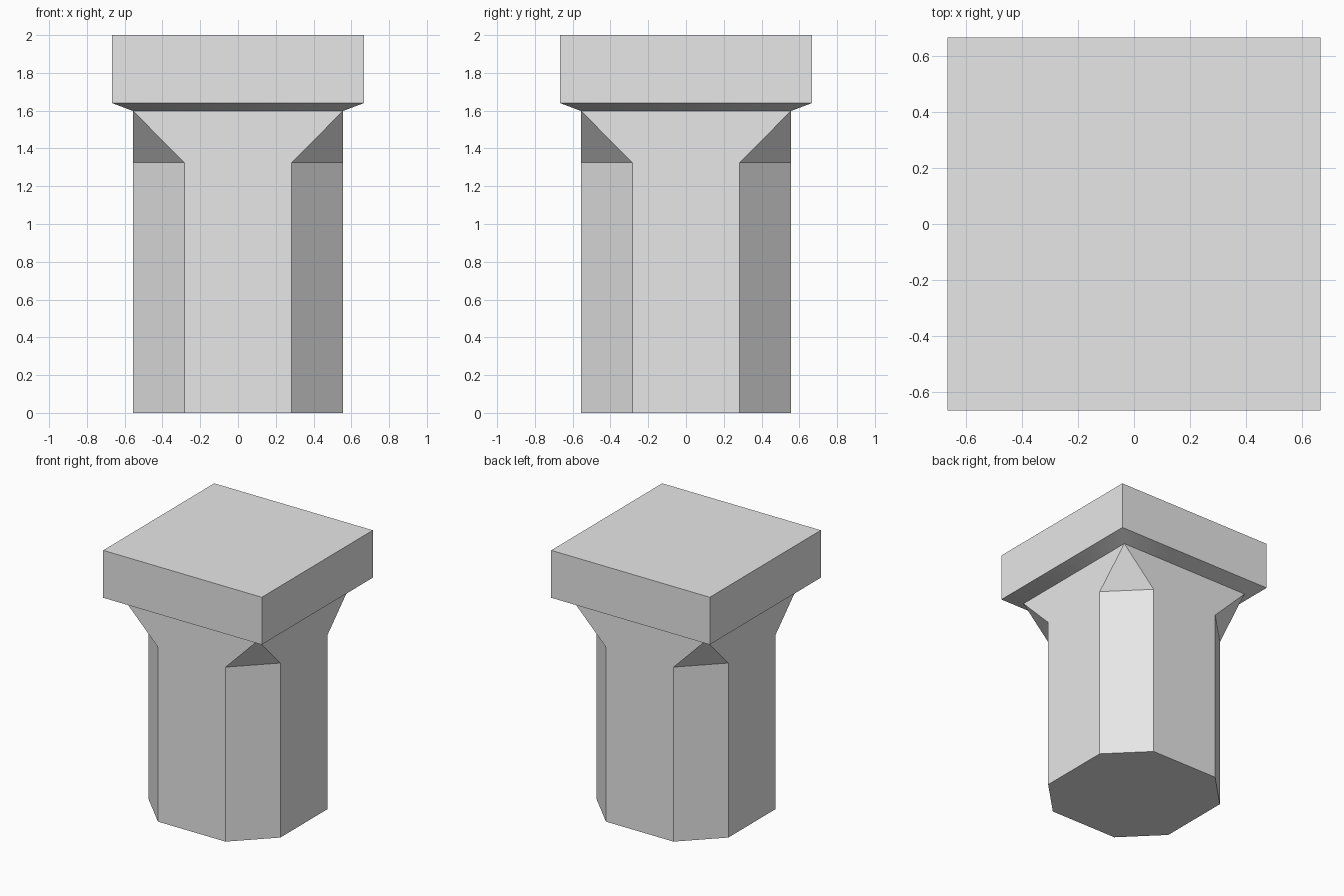
import bpy
import bmesh

if "Cube" in bpy.data.objects:
    bpy.data.objects.remove(bpy.data.objects["Cube"], do_unlink=True)

SHAFT, FLAT, SLAB = 0.555, 0.284, 0.666      # half widths
STOP, NECK, LIP, TOP = 1.325, 1.598, 1.64, 2.0  # heights

stone = bpy.data.materials.new("grey_stone")
stone.use_nodes = True
grey = (0.8, 0.8, 0.8, 1)
stone.diffuse_color = grey
stone.node_tree.nodes["Principled BSDF"].inputs["Base Color"].default_value = grey

bm = bmesh.new()
CORNERS = [(-1, -1), (1, -1), (1, 1), (-1, 1)]


def square(half, z):
    return [bm.verts.new((sx * half, sy * half, z)) for sx, sy in CORNERS]


def octagon(z):
    """Square ring with each corner split into two points, counterclockwise."""
    ring = []
    for sx, sy in CORNERS:
        pair = [(sx * SHAFT, sy * FLAT, z), (sx * FLAT, sy * SHAFT, z)]
        if sx * sy < 0:
            pair.reverse()
        ring += [bm.verts.new(p) for p in pair]
    return ring


foot, stop = octagon(0), octagon(STOP)
neck, lip, top = square(SHAFT, NECK), square(SLAB, LIP), square(SLAB, TOP)

for i in range(4):
    j = (i + 1) % 4
    a, b, c = 2 * i, 2 * i + 1, 2 * j
    # Chamfered corner and its pointed stop
    bm.faces.new((foot[a], foot[b], stop[b], stop[a]))
    bm.faces.new((stop[a], stop[b], neck[i]))
    # Main side, flaring out to the full square at the neck
    bm.faces.new((foot[b], foot[c], stop[c], neck[j], neck[i], stop[b]))
    # Sloping underside and slab edge
    for low, high in ((neck, lip), (lip, top)):
        bm.faces.new((low[i], low[j], high[j], high[i]))

bm.faces.new(foot[::-1])
bm.faces.new(top)
bmesh.ops.recalc_face_normals(bm, faces=bm.faces)

mesh = bpy.data.meshes.new("capped_pillar")
bm.to_mesh(mesh)
bm.free()
mesh.materials.append(stone)
pillar = bpy.data.objects.new("capped_pillar", mesh)
bpy.context.collection.objects.link(pillar)

# Only the shallow sloping underside blends smoothly
bpy.ops.object.select_all(action="DESELECT")
pillar.select_set(True)
bpy.context.view_layer.objects.active = pillar
bpy.ops.object.shade_smooth_by_angle(angle=0.55)
